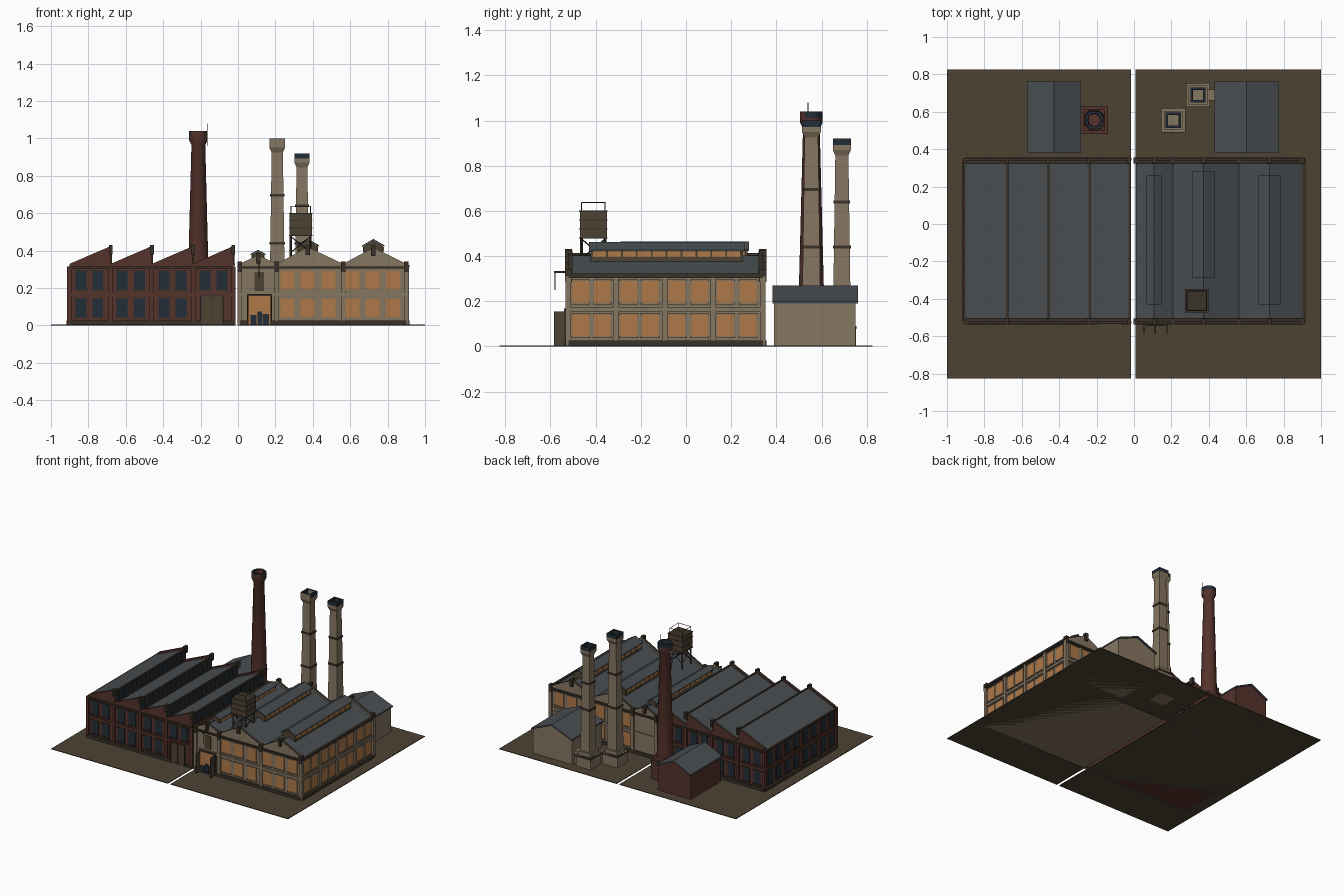
import bpy, bmesh, math
from mathutils import Vector

if "Cube" in bpy.data.objects:
    bpy.data.objects.remove(bpy.data.objects["Cube"])


def material(name, r, g, b):
    m = bpy.data.materials.new(name)
    m.use_nodes = True
    m.diffuse_color = (r, g, b, 1)
    m.node_tree.nodes["Principled BSDF"].inputs["Base Color"].default_value = (r, g, b, 1)
    return m


umber = material("umber", .076, .055, .034)
slate = material("slate", .066, .076, .082)
brick = material("brick", .09, .032, .024)
stone = material("stone", .235, .18, .12)
glow = material("lit window", .43, .19, .065)
navy = material("dark glass", .016, .026, .038)
trim = material("dark trim", .042, .032, .022)


def finish(name, bm, mats, rule=None):
    bmesh.ops.recalc_face_normals(bm, faces=bm.faces)
    if rule:
        for f in bm.faces:
            f.material_index = rule(f)
    mesh = bpy.data.meshes.new(name)
    bm.to_mesh(mesh)
    bm.free()
    for m in mats:
        mesh.materials.append(m)
    ob = bpy.data.objects.new(name, mesh)
    bpy.context.collection.objects.link(ob)
    return ob


def boxes(name, mat, items):
    """One object from many (x0, x1, y0, y1, z0, z1) boxes."""
    bm = bmesh.new()
    for x0, x1, y0, y1, z0, z1 in items:
        vs = bmesh.ops.create_cube(bm, size=1)["verts"]
        for v in vs:
            v.co = Vector(((x0 + x1) / 2 + v.co.x * (x1 - x0),
                           (y0 + y1) / 2 + v.co.y * (y1 - y0),
                           (z0 + z1) / 2 + v.co.z * (z1 - z0)))
    return finish(name, bm, [mat])


def prism(name, profile, y0, y1, mats, rule=None):
    bm = bmesh.new()
    f = bm.faces.new([bm.verts.new((x, y0, z)) for x, z in profile])
    ext = bmesh.ops.extrude_face_region(bm, geom=[f])["geom"]
    for v in ext:
        if isinstance(v, bmesh.types.BMVert):
            v.co.y = y1
    return finish(name, bm, mats, rule)


def bar(bm, a, b, r):
    a, b = Vector(a), Vector(b)
    vs = bmesh.ops.create_cone(bm, cap_ends=True, segments=4, radius1=r, radius2=r, depth=(b - a).length)["verts"]
    rot = (b - a).to_track_quat('Z', 'Y').to_matrix()
    for v in vs:
        v.co = rot @ v.co + (a + b) / 2


def bars(name, mat, pairs, r):
    bm = bmesh.new()
    for a, b in pairs:
        bar(bm, a, b, r)
    return finish(name, bm, [mat])


def stack(name, cx, cy, n, rings, mats, rule):
    """Rings of (half width, z) joined upward; four sides make a square shaft."""
    bm = bmesh.new()
    k = 1 / math.cos(math.pi / n)
    loops = [[bm.verts.new((cx + r * k * math.cos(math.tau * (i + .5) / n),
                            cy + r * k * math.sin(math.tau * (i + .5) / n), z))
              for i in range(n)] for r, z in rings]
    for a, b in zip(loops, loops[1:]):
        for i in range(n):
            j = (i + 1) % n
            bm.faces.new((a[i], a[j], b[j], b[i]))
    bm.faces.new(loops[0])
    bm.faces.new(loops[-1])
    return finish(name, bm, mats, rule)


FRONT, BACK, LOW, HIGH = -.52, .34, .315, .41


def wall(side, at, u0, u1, z0, z1, d):
    """Box standing d out of a wall facing front, back, left or right."""
    if side == "y":
        lo, hi = sorted((at, at + d))
        return (u0, u1, lo, hi, z0, z1)
    lo, hi = sorted((at, at + d))
    return (lo, hi, u0, u1, z0, z1)


ROWS = ((.045, .142), (.192, .29))


def facade(name, side, at, out, piers, windows, w, pane, frame, pier_mat, skip=()):
    """Panes, sills, heads, piers and string courses on one wall."""
    cells = [(u, z) for u in windows for z in ROWS if (u, z[0]) not in skip]
    boxes(name + "_panes", pane, [wall(side, at, u - w / 2, u + w / 2, a, b, out * .005) for u, (a, b) in cells])
    boxes(name + "_sills", frame, [wall(side, at, u - w / 2 - .006, u + w / 2 + .006, z, z + .007, out * .009)
                                   for u, (a, b) in cells for z in (a - .007, b)])
    lo, hi = piers[0], piers[-1]
    boxes(name + "_piers", pier_mat, [wall(side, at, max(lo - .012, p - .012), min(hi + .012, p + .012), 0, LOW, out * .013) for p in piers])
    boxes(name + "_course", pier_mat, [wall(side, at, lo, hi, .155, .172, out * .008)])
    skirts = [(lo, hi)] if not skip else [(lo, min(s[0] for s in skip) - .02), (max(s[0] for s in skip) + .02, hi)]
    boxes(name + "_plinth", trim, [wall(side, at, a, b, 0, .026, out * .016) for a, b in skirts])
    boxes(name + "_cornice", trim, [wall(side, at, lo, hi, LOW - .012, LOW, out * .014)])


def hall(name, profile, mat, body_rule):
    """Long body with raised end walls capped by a dark coping."""
    prism(name + "_body", profile, FRONT, BACK, [mat, slate, navy], body_rule)
    raised = [(x, z + .014 if z else 0) for x, z in profile]
    for end, y0, y1 in (("front", FRONT - .001, FRONT + .018), ("back", BACK - .018, BACK + .001)):
        prism(name + "_" + end + "_parapet", raised, y0, y1, [mat, trim],
              lambda f: 1 if f.normal.z > .3 else 0)


# Yards
boxes("yards", umber, [(-1, -.015, -.825, .825, 0, .005), (.008, 1, -.825, .825, 0, .005)])

# Brick hall with saw-tooth roof
teeth = (-.9, -.68, -.46, -.24, -.025)
saw = [(teeth[0], 0)]
for a, b in zip(teeth, teeth[1:]):
    saw += [(a, LOW), (b, HIGH)]
saw += [(teeth[-1], LOW), (teeth[-1], 0)]


def saw_rule(f):
    if f.normal.z > .3:
        return 1
    return 2 if f.normal.x > .9 and f.calc_center_median().z > .33 else 0


hall("brick_hall", saw, brick, saw_rule)
bay_windows = (-.84, -.75, -.62, -.527, -.396, -.305, -.176, -.086)
side_piers = (-.52, -.31, -.095, .12, .34)
side_windows = (-.467, -.37, -.253, -.158, -.04, .06, .174, .275)
facade("brick_front", "y", FRONT, -1, teeth, bay_windows, .058, navy, trim, brick, [(u, ROWS[0][0]) for u in bay_windows[-2:]])
facade("brick_back", "y", BACK, 1, teeth, bay_windows, .058, navy, trim, brick)
facade("brick_side", "x", teeth[0], -1, side_piers, side_windows, .058, navy, trim, brick)

# Saw-tooth glazing bars, sills and peak posts
boxes("glazing_bars", trim, [(x, x + .005, y - .003, y + .003, LOW + .012, HIGH)
                             for x in teeth[1:] for y in [FRONT + .06 + i * .053 for i in range(15)]])
boxes("glazing_rails", trim, [(x - .004, x + .008, FRONT, BACK, z, z + .012)
                              for x in teeth[1:] for z in (LOW + .005, HIGH - .008)])
boxes("saw_posts", trim, [(x - .01, x + .01, y - .016, y + .016, HIGH - .03, HIGH + .02)
                          for x in teeth[1:] for y in (FRONT, BACK)])
boxes("brick_hall_gate", umber, [(-.196, -.084, FRONT - .008, FRONT, .005, .155)])
boxes("brick_hall_gate_frame", trim, [(-.203, -.195, FRONT - .014, FRONT, 0, .162), (-.085, -.077, FRONT - .014, FRONT, 0, .162),
                                      (-.143, -.139, FRONT - .012, FRONT, 0, .155), (-.203, -.077, FRONT - .014, FRONT, .155, .163)])

# Stone hall with three gables
X0, X1 = .01, .9
valleys = (X0, .208, .562, X1)
ridges = ((.107, .362), (.372, .405), (.724, .402))
gables = [(X0, 0), (X0, LOW)]
for (rx, rz), v in zip(ridges, valleys[1:]):
    gables += [(rx, rz), (v, LOW)]
gables.append((X1, 0))
hall("stone_hall", gables, stone, lambda f: 1 if f.normal.z > .3 else 0)
gable_windows = (.265, .372, .484, .612, .72, .829)
facade("stone_front", "y", FRONT, -1, valleys, gable_windows, .075, glow, stone, stone)
facade("stone_back", "y", BACK, 1, valleys, gable_windows, .075, glow, stone, stone)
facade("stone_side", "x", X1, 1, side_piers, side_windows, .073, glow, stone, stone)
boxes("side_gutter", trim, [(X1, X1 + .018, FRONT - .01, BACK + .01, LOW - .005, LOW + .008)])
boxes("gable_posts", trim, [(x - .012, x + .012, y - .016, y + .016, z - .03, z + .026)
                            for x, z in list(ridges) + [(v, LOW) for v in valleys] for y in (FRONT, BACK)])

# Roof lanterns along the ridges
for i, (half, top, y0, y1) in enumerate(((.032, .4, -.43, .26), (.052, .46, -.29, .28), (.052, .458, -.43, .26))):
    cx, rz = ridges[i]
    eave, base = top - .034 * half / .052, rz - .04
    prism(f"lantern_{i}", [(cx - half, base), (cx - half, eave), (cx, top - .004), (cx + half, eave), (cx + half, base)],
          y0 + .008, y1 - .008, [umber])
    over = half + .008
    prism(f"lantern_roof_{i}", [(cx - over, eave - .004), (cx, top - .003), (cx + over, eave - .004),
                                (cx + over, eave + .003), (cx, top + .004), (cx - over, eave + .003)], y0, y1, [slate])
    n = 10
    step = (y1 - y0 - .03) / n
    boxes(f"lantern_windows_{i}", glow, [(cx + s * half - .004, cx + s * half + .004, y0 + .018 + k * step, y0 + .01 + (k + 1) * step,
                                          eave - .028, eave - .004) for s in (-1, 1) for k in range(n)])

# Loading entrance with open leaves and hoist
boxes("entrance_light", glow, [(.056, .174, FRONT - .017, FRONT - .009, .005, .158)])
boxes("entrance_frame", trim, [(.048, .057, FRONT - .02, FRONT, 0, .165), (.173, .182, FRONT - .02, FRONT, 0, .165),
                               (.048, .182, FRONT - .02, FRONT, .158, .168)])
boxes("open_leaves", umber, [(.05, .057, -.585, FRONT, .005, .155), (.173, .18, -.585, FRONT, .005, .155)])
boxes("stored_goods", navy, [(.066, .098, -.545, FRONT, .005, .055), (.103, .127, -.545, FRONT, .005, .075),
                             (.132, .166, -.545, FRONT, .005, .06)])
boxes("loft_door", umber, [(.088, .138, FRONT - .008, FRONT, .185, .285)])
boxes("hoist_beam", trim, [(.107, .117, -.585, FRONT, .325, .335), (.11, .114, -.582, -.578, .25, .33)])

# Water tank on a braced stand
TX, TY, TH = .335, -.41, .06
tx, ty = (TX - TH, TX + TH), (TY - TH, TY + TH)
boxes("water_tank", umber, [(*tx, *ty, .48, .6)])
boxes("tank_hoops", trim, [(tx[0] - .003, tx[1] + .003, ty[0] - .003, ty[1] + .003, z, z + .005) for z in (.477, .517, .557, .596)])
corners = [(tx[0] + .008, ty[0] + .008), (tx[1] - .008, ty[0] + .008), (tx[1] - .008, ty[1] - .008), (tx[0] + .008, ty[1] - .008)]
loop = list(zip(corners, corners[1:] + corners[:1]))
bars("tank_legs", trim, [((*c, .35), (*c, .48)) for c in corners], .007)
bars("tank_braces", trim, [((*p, .39), (*q, .475)) for a, b in loop for p, q in ((a, b), (b, a))], .003)
bars("tank_railing", trim, [((*c, .6), (*c, .638)) for c in corners] + [((*a, .637), (*b, .637)) for a, b in loop], .002)

# Boiler sheds
for name, x0, x1, mat in (("brick_shed", -.565, -.29, brick), ("stone_shed", .437, .768, stone)):
    mid = (x0 + x1) / 2
    prism(name, [(x0, 0), (x0, .195), (mid, .262), (x1, .195), (x1, 0)], .39, .75, [mat])
    prism(name + "_roof", [(x0 - .006, .19), (mid, .26), (x1 + .006, .19), (x1 + .006, .2), (mid, .27), (x0 - .006, .2)],
          .382, .762, [slate])
boxes("flue", stone, [(.37, .44, .66, .72, .005, .1)])


# Chimneys with sooty crowns
def crown(bottom, everywhere):
    def rule(f):
        high = f.calc_center_median().z > bottom
        return 1 if high and (everywhere or f.normal.y > -.6) else 0
    return rule


def chimney(name, x, y, n, mat, foot, shaft, neck, lip, top, base_h, soot_all, bands):
    boxes(name + "_base", mat, [(x - foot, x + foot, y - foot, y + foot, 0, base_h),
                                (x - foot + .012, x + foot - .012, y - foot + .012, y + foot - .012, base_h, base_h + .03)])
    boxes(name + "_base_rim", trim, [(x - foot - .003, x + foot + .003, y - foot - .003, y + foot + .003, base_h - .012, base_h)])
    ob = stack(name, x, y, n, [(shaft, base_h), (neck, top - .075), (lip, top - .05), (lip, top - .028), (lip, top),
                               (lip * .7, top), (lip * .65, top - .05)], [mat, navy], crown(top - .03, soot_all))
    for k, z in enumerate(bands):
        r = shaft + (neck - shaft) * (z - base_h) / (top - base_h) + .004
        stack(f"{name}_band_{k}", x, y, n, [(r, z - .007), (r, z + .007)], [trim], None)
    return ob


round_stack = chimney("round_chimney", -.212, .555, 16, brick, .07, .058, .037, .05, 1.04, .15, False, ())
bpy.context.view_layer.objects.active = round_stack
round_stack.select_set(True)
bpy.ops.object.shade_smooth_by_angle(angle=math.radians(30))
chimney("tall_square_chimney", .21, .555, 4, stone, .062, .042, .03, .042, 1.0, .09, False, (.695, .44))
chimney("short_square_chimney", .342, .69, 4, stone, .062, .04, .029, .04, .92, .09, True, (.64, .44))
bars("lightning_rod", trim, [((-.165, .54, .96), (-.165, .54, 1.08))], .002)
